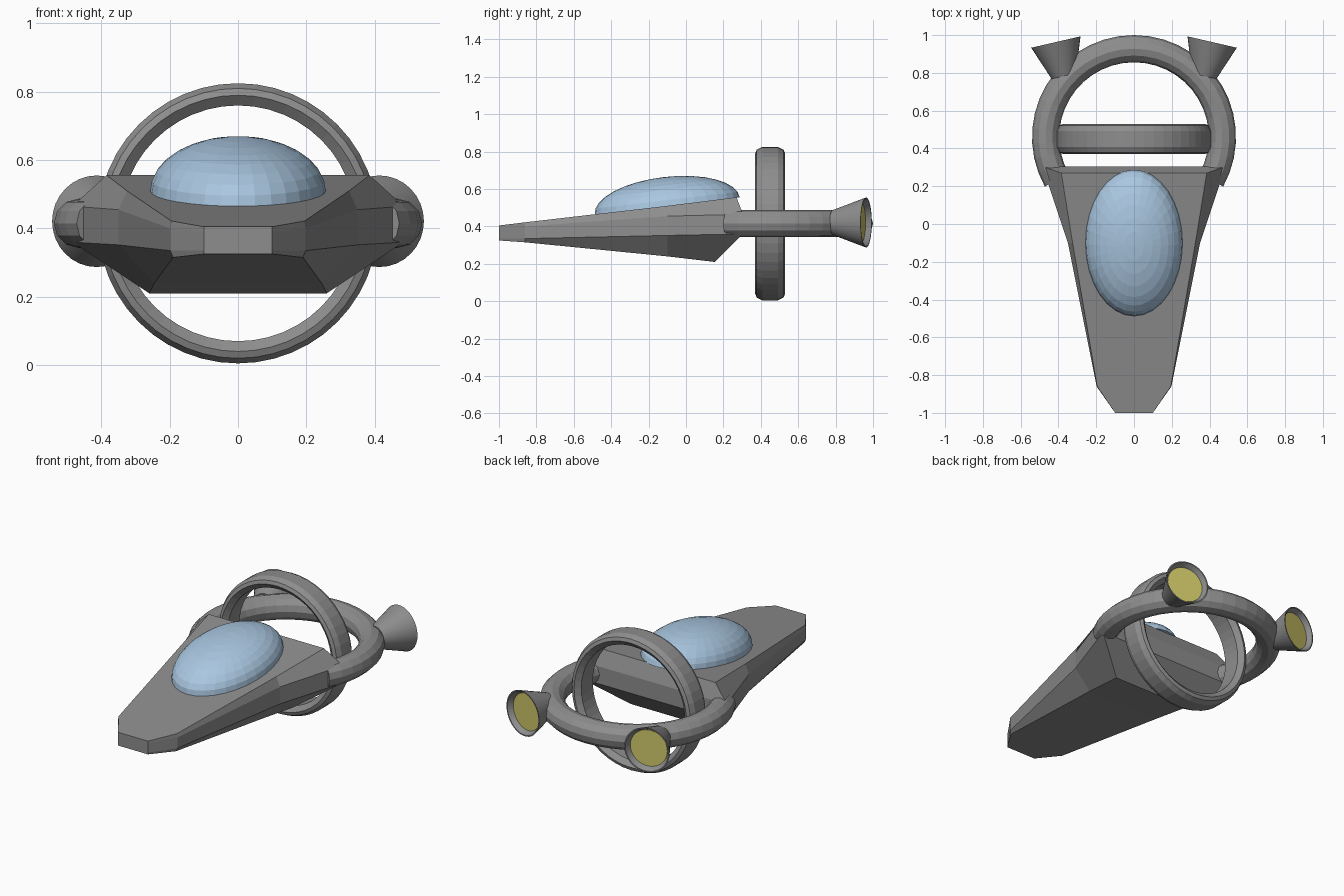
import bpy, bmesh, math
from mathutils import Matrix, Vector

if "Cube" in bpy.data.objects:
    bpy.data.objects.remove(bpy.data.objects["Cube"])


def material(name, rgb):
    m = bpy.data.materials.new(name)
    m.diffuse_color = (*rgb, 1)
    m.use_nodes = True
    m.node_tree.nodes["Principled BSDF"].inputs["Base Color"].default_value = m.diffuse_color
    return m


GREY = material("hull grey", (0.27, 0.27, 0.27))
BLUE = material("canopy blue", (0.40, 0.57, 0.75))
YELLOW = material("engine yellow", (0.62, 0.57, 0.14))


def finish(name, bm, mat, smooth=None):
    bmesh.ops.recalc_face_normals(bm, faces=bm.faces[:])
    me = bpy.data.meshes.new(name)
    bm.to_mesh(me)
    bm.free()
    me.materials.append(mat)
    ob = bpy.data.objects.new(name, me)
    bpy.context.collection.objects.link(ob)
    if smooth:
        bpy.ops.object.select_all(action='DESELECT')
        ob.select_set(True)
        bpy.context.view_layer.objects.active = ob
        bpy.ops.object.shade_smooth_by_angle(angle=math.radians(smooth))
    return ob


def revolve(name, profile, mat, matrix, n, start=0.0, end=360.0, smooth=None):
    """Turn a closed (radius, height) profile about local z."""
    bm = bmesh.new()
    full = end - start >= 360
    steps = n if full else n + 1
    loops = []
    for i in range(steps):
        a = math.radians(start + (end - start) * i / n)
        loops.append([bm.verts.new(matrix @ Vector((r * math.cos(a), r * math.sin(a), h)))
                      for r, h in profile])
    k = len(profile)
    for i in range(n):
        a, b = loops[i], loops[(i + 1) % steps]
        for j in range(k):
            bm.faces.new((a[j], a[(j + 1) % k], b[(j + 1) % k], b[j]))
    if not full:
        bm.faces.new(loops[0])
        bm.faces.new(loops[-1])
    return finish(name, bm, mat, smooth)


# Hull: lofted sections, each row (half width, y, z) from deck to belly
sections = [
    [(.10, -1, .405), (.10, -1, .39), (.10, -1, .335), (.10, -1, .325)],
    [(.195, -.86, .422), (.198, -.86, .40), (.198, -.86, .335), (.19, -.86, .315)],
    [(.325, -.10, .51), (.35, -.10, .455), (.35, -.10, .352), (.245, -.10, .24)],
    [(.385, .27, .556), (.485, .305, .465), (.485, .305, .36), (.26, .155, .21)],
]
bm = bmesh.new()
rows = []
for sec in sections:
    right = [bm.verts.new(p) for p in sec]
    left = [bm.verts.new((-x, y, z)) for x, y, z in sec]
    rows.append(right + left[::-1])
for a, b in zip(rows, rows[1:]):
    for j in range(8):
        bm.faces.new((a[j], a[(j + 1) % 8], b[(j + 1) % 8], b[j]))
bm.faces.new(rows[0])
# stern: sloping transom strips from deck to belly
for j in range(3):
    r = rows[-1]
    bm.faces.new((r[j], r[j + 1], r[6 - j], r[7 - j]))
finish("hull", bm, GREY)

# Canopy: half ellipsoid tilted with the deck
bm = bmesh.new()
bmesh.ops.create_uvsphere(bm, u_segments=32, v_segments=16, radius=1)
bmesh.ops.delete(bm, geom=[v for v in bm.verts if v.co.z < -0.1], context='VERTS')
bmesh.ops.holes_fill(bm, edges=bm.edges[:])
bm.transform(Matrix.Translation((0, -.10, .51)) @ Matrix.Rotation(math.atan(.116), 4, 'X')
             @ Matrix.Diagonal((.257, .39, .155, 1)))
finish("canopy", bm, BLUE)

# Horizontal engine ring, open towards the hull
tube = [(.468 + .072 * math.cos(math.radians(a)), .072 * math.sin(math.radians(a)))
        for a in range(0, 360, 30)]
revolve("engine_ring", tube, GREY, Matrix.Translation((0, .46, .415)), 28, -29, 209)

# Upright ring with a flattened band section
band = [(.345, -.055), (.375, -.08), (.395, -.072), (.41, -.042),
        (.41, .042), (.395, .072), (.375, .08), (.345, .055)]
revolve("upright_ring", band, GREY,
        Matrix.Translation((0, .45, .415)) @ Matrix.Rotation(math.pi / 2, 4, 'X'), 48)

# Flared engine nozzles with recessed glowing discs
nozzle = [(.0001, 0), (.066, 0), (.134, .185), (.127, .185), (.108, .15), (.0001, .15)]
for side, word in ((1, "right"), (-1, "left")):
    axis = Vector((side * .225, .974, 0))
    place = (Matrix.Translation((side * .372, .783, .421))
             @ axis.to_track_quat('Z', 'Y').to_matrix().to_4x4())
    revolve(word + "_nozzle", nozzle, GREY, place, 32, smooth=30)
    bm = bmesh.new()
    bmesh.ops.create_cone(bm, cap_ends=True, segments=32, radius1=.109, radius2=.109, depth=.008,
                          matrix=place @ Matrix.Translation((0, 0, .153)))
    finish(word + "_engine_glow", bm, YELLOW)
